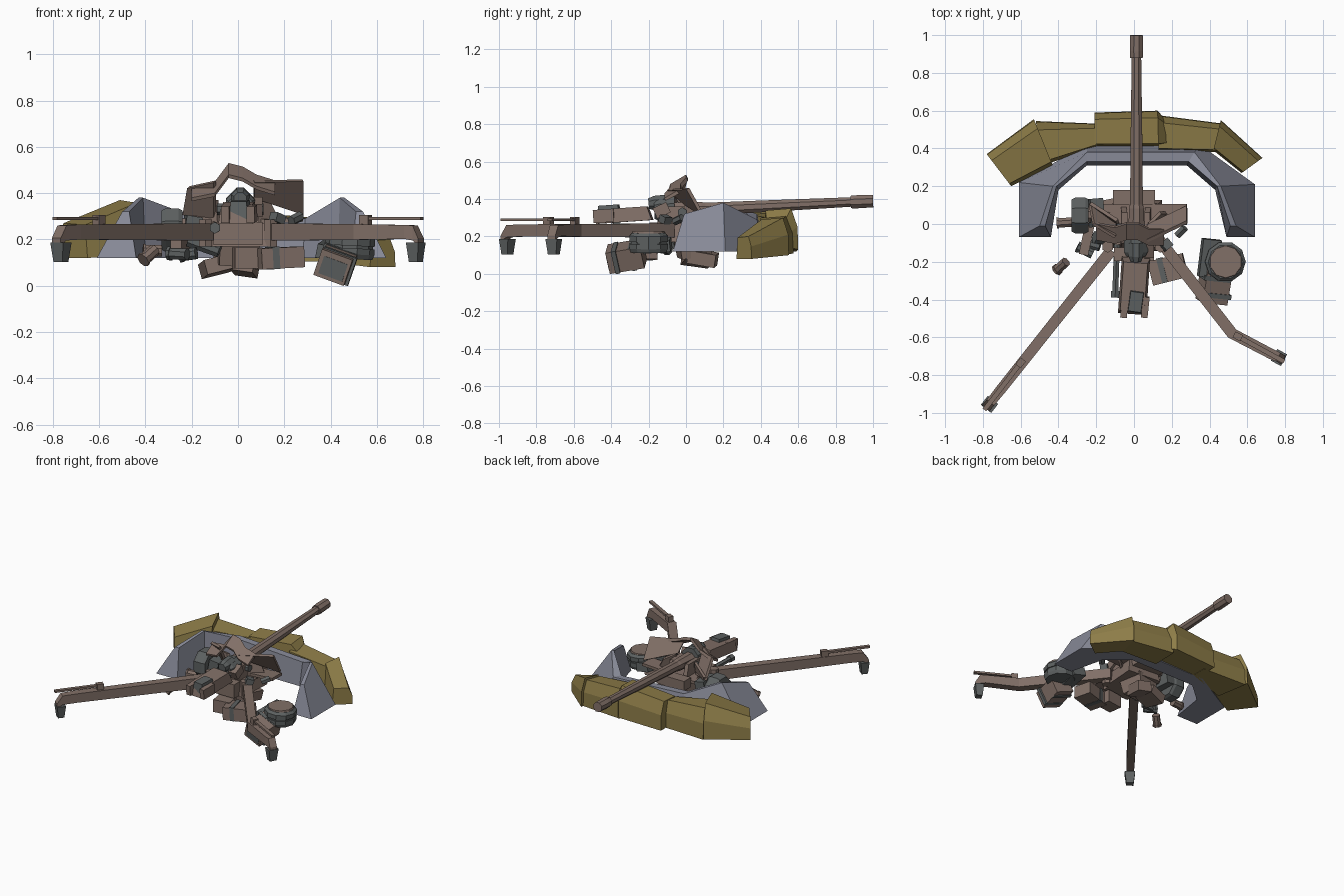
import bpy, bmesh
from math import radians, cos, sin, pi
from mathutils import Vector, Euler

if "Cube" in bpy.data.objects:
    bpy.data.objects.remove(bpy.data.objects["Cube"])

def material(name, rgb):
    m = bpy.data.materials.new(name)
    m.diffuse_color = (*rgb, 1)
    m.use_nodes = True
    m.node_tree.nodes["Principled BSDF"].inputs["Base Color"].default_value = m.diffuse_color
    return m

BROWN = material("weathered_steel", (0.22, 0.16, 0.135))
DARK = material("dark_metal", (0.11, 0.12, 0.12))
EARTH = material("rampart_grey", (0.25, 0.26, 0.32))
OLIVE = material("sandbag_cloth", (0.27, 0.205, 0.065))

def loft(name, rings, mat):
    """Skin equal-length rings into a closed flat-shaded solid."""
    bm = bmesh.new()
    vs = [[bm.verts.new(p) for p in r] for r in rings]
    n = len(rings[0])
    for a, b in zip(vs, vs[1:]):
        for i in range(n):
            bm.faces.new((a[i], a[(i + 1) % n], b[(i + 1) % n], b[i]))
    bm.faces.new(vs[0])
    bm.faces.new(vs[-1])
    bmesh.ops.recalc_face_normals(bm, faces=bm.faces)
    me = bpy.data.meshes.new(name)
    bm.to_mesh(me)
    bm.free()
    me.materials.append(mat)
    ob = bpy.data.objects.new(name, me)
    bpy.context.collection.objects.link(ob)
    return ob

def box(name, loc, size, mat, rot=(0, 0, 0), taper=1.0):
    """Box whose top is scaled by taper."""
    R = Euler([radians(a) for a in rot]).to_matrix()
    rings = []
    for sz, k in ((-0.5, 1), (0.5, taper)):
        rings.append([Vector(loc) + R @ Vector((x * size[0] * k, y * size[1] * k, sz * size[2]))
                      for x, y in ((-.5, -.5), (.5, -.5), (.5, .5), (-.5, .5))])
    return loft(name, rings, mat)

def turned(name, start, end, profile, mat, sides=8):
    """Round part along an axis; profile is (fraction, radius)."""
    a, b = Vector(start), Vector(end)
    q = (b - a).to_track_quat('Z', 'Y')
    rings = [[a.lerp(b, t) + q @ Vector((r * cos(2 * pi * (i + .5) / sides), r * sin(2 * pi * (i + .5) / sides), 0))
              for i in range(sides)] for t, r in profile]
    return loft(name, rings, mat)

def plate(name, pts, mat, thick=0.018):
    """Flat polygon given thickness along its normal."""
    p = [Vector(v) for v in pts]
    n = (p[1] - p[0]).cross(p[2] - p[0]).normalized() * thick / 2
    return loft(name, [[v - n for v in p], [v + n for v in p]], mat)

def beam(name, path, mat):
    """Rectangular beam; path items are (x, y, z, width, height)."""
    rings = []
    for i, (x, y, z, w, h) in enumerate(path):
        a, b = path[max(i - 1, 0)], path[min(i + 1, len(path) - 1)]
        d = Vector((b[0] - a[0], b[1] - a[1], 0)).normalized()
        s = Vector((-d.y, d.x, 0)) * w / 2
        c, u = Vector((x, y, z)), Vector((0, 0, h / 2))
        rings.append([c - s - u, c + s - u, c + s + u, c - s + u])
    return loft(name, rings, mat)

def bag(name, stations):
    """Sagging sandbag; stations are (inner xy, outer xy, z0, z1)."""
    rings = []
    for (ix, iy), (ox, oy), z0, z1 in stations:
        i, o = Vector((ix, iy, 0)), Vector((ox, oy, 0))
        rings.append([i.lerp(o, t) + Vector((0, 0, z0 + (z1 - z0) * k))
                      for t, k in ((0, 0), (1, 0), (.98, .55), (.8, 1), (.08, .95))])
    return loft(name, rings, OLIVE)

# Angular rampart: (outer foot, crest outer, crest inner, inner foot, crest height)
ramp = [((-.61, -.07), (-.50, -.01), (-.47, -.01), (-.44, -.07), .32),
        ((-.61, .22), (-.43, .20), (-.41, .20), (-.40, .18), .38),
        ((-.25, .42), (-.25, .38), (-.25, .33), (-.25, .31), .32),
        ((.35, .42), (.32, .38), (.29, .33), (.28, .31), .29),
        ((.64, .21), (.46, .20), (.44, .20), (.43, .18), .38),
        ((.64, -.07), (.54, -.01), (.51, -.01), (.49, -.07), .32)]
loft("rampart", [[(*a, .12), (*b, h), (*c, h), (*d, .12)] for a, b, c, d, h in ramp], EARTH)

# Sandbag wall, each bag overlapping its neighbour
bag("sandbag_left_end", [((-.65, .20), (-.78, .37), .12, .27), ((-.43, .31), (-.53, .555), .13, .37)])
bag("sandbag_left", [((-.48, .31), (-.52, .545), .12, .33), ((-.17, .42), (-.17, .53), .12, .31)])
bag("sandbag_middle", [((-.21, .41), (-.21, .59), .12, .32), ((.13, .41), (.125, .60), .13, .35),
                       ((.19, .42), (.16, .56), .14, .29)])
bag("sandbag_right", [((.13, .385), (.135, .575), .11, .31), ((.46, .38), (.48, .53), .10, .28)])
bag("sandbag_right_end", [((.42, .39), (.46, .55), .10, .30), ((.57, .27), (.68, .35), .08, .20)])

# Split trails, right one bent
beam("left_trail", [(-.12, -.14, .232, .06, .075), (-.70, -.87, .232, .055, .065), (-.76, -.945, .228, .05, .065),
                    (-.785, -.975, .19, .05, .03)], BROWN)
beam("right_trail", [(.13, -.08, .232, .06, .075), (.52, -.58, .232, .06, .068),
                     (.73, -.69, .232, .055, .06), (.765, -.705, .228, .05, .065), (.79, -.72, .19, .05, .03)], BROWN)

# Ground spades, handspike bars and their brackets
for side, tip, inner, yaw in (("left", (-.765, -.955), (-.60, -.735), -38), ("right", (.768, -.707), (.55, -.595), 62)):
    box(side + "_spade", (*tip, .145), (.07, .06, .085), DARK, (180, 0, yaw), .7)
    beam(side + "_handspike", [(*inner, .29, .025, .014), (tip[0] * 1.035, tip[1] * 1.03, .29, .025, .014)], BROWN)
    box(side + "_bracket", (*inner, .275), (.035, .045, .06), BROWN, (0, 0, yaw))

# Barrel, muzzle brake, breech
turned("barrel", (.013, -.12, .335), (.013, .90, .385), [(0, .05), (.2, .042), (.22, .037), (.6, .033), (1, .027)], BROWN)
turned("muzzle_brake", (.013, .88, .384), (.013, 1.0, .389), [(0, .036), (.3, .038), (1, .036)], BROWN)
turned("breech_ring", (.01, -.17, .345), (.01, -.06, .35), [(0, .055), (.2, .068), (1, .068)], DARK)
turned("breech_plug", (.01, -.20, .375), (.01, -.10, .385), [(0, .03), (.3, .042), (1, .042)], DARK)

# Recoil cradle trailing behind the breech
box("cradle_tail", (.0, -.33, .315), (.15, .30, .075), BROWN, (4, 0, -4), .85)
box("cradle_slide", (.01, -.41, .325), (.085, .13, .085), DARK, (4, 0, -8), .8)
for s in (-1, 1):
    box(("left" if s < 0 else "right") + "_cradle_rail", (.005 + s * .055, -.44, .31), (.035, .11, .07), BROWN, (4, 0, -6))
turned("recoil_tube", (-.10, -.39, .25), (-.09, -.10, .25), [(0, .025), (.12, .025), (.12, .018), (1, .018)], DARK, 6)

# Carriage: saddle, cheeks, pivot and floor plates
box("saddle", (.01, .0, .22), (.26, .27, .10), BROWN, (0, 0, -4), .85)
box("deck_plate", (.06, .05, .275), (.44, .11, .02), BROWN, (0, -3, 0))
box("front_beam", (.0, .14, .26), (.22, .08, .07), BROWN)
for s, side in ((-1, "left"), (1, "right")):
    plate(side + "_cradle_cheek", [(.01 + s * .07, -.14, .20), (.01 + s * .07, .12, .20),
                                   (.01 + s * .06, .06, .36), (.01 + s * .06, -.10, .36)], BROWN, .03)
    turned(side + "_trunnion", (.01 + s * .06, -.02, .33), (.01 + s * .10, -.02, .33), [(0, .025), (1, .025)], DARK, 6)
    turned(side + "_trail_hinge", (s * .14, -.12, .17), (s * .14, -.12, .285), [(0, .032), (1, .032)], BROWN, 6)
box("rear_block", (.0, -.16, .225), (.21, .07, .10), BROWN)
box("pivot_column", (-.01, .04, .14), (.16, .16, .10), BROWN, (6, 4, 10), 1.1)
box("left_floor_shoe", (-.09, .06, .085), (.13, .15, .065), BROWN, (-8, -14, 12))
box("right_floor_shoe", (.03, .09, .085), (.10, .15, .07), BROWN, (-10, 8, -10))

# Torn gun shield
plate("shield_right", [(.07, -.01, .38), (.28, .09, .31), (.28, .01, .455), (.07, -.09, .45)], BROWN)
plate("shield_left", [(-.10, .02, .28), (-.235, .11, .31), (-.215, .0, .425), (-.10, -.07, .45)], BROWN)
plate("shield_left_lower", [(-.08, -.02, .22), (-.20, .08, .27), (-.23, .11, .33), (-.09, .02, .37)], BROWN)
plate("shield_right_lower", [(.08, -.02, .22), (.18, .06, .27), (.14, .06, .35), (.08, .0, .38)], BROWN)
arch = [(-.20, .0, .43), (-.10, -.02, .45), (-.04, .0, .53), (.02, .0, .515), (.08, -.03, .48), (.16, -.03, .455)]
loft("shield_arch", [[(x, y, z), (x, y - .085, z - .05), (x, y - .08, z - .065), (x, y + .01, z - .018)]
                     for x, y, z in arch], BROWN)
box("shield_mount", (.17, -.11, .29), (.05, .05, .04), DARK, (0, 20, 40))
turned("sight_tube", (.23, -.06, .28), (.27, -.02, .30), [(0, .022), (1, .022)], DARK, 6)
box("shield_clamp", (.075, -.13, .34), (.06, .08, .06), BROWN, (25, 0, 0))

# Left hand wheel drum with side fittings
turned("left_drum", (-.33, .045, .24), (-.24, .045, .24), [(0, .092), (.2, .102), (.8, .102), (1, .092)], DARK, 8)
turned("left_drum_hub", (-.25, .05, .25), (-.13, .04, .25), [(0, .045), (1, .035)], BROWN, 8)
box("left_gearbox", (-.20, .06, .25), (.07, .15, .10), DARK, (0, 10, 5))
box("left_side_arm", (-.25, -.08, .18), (.05, .17, .04), BROWN, (0, 0, -12))
turned("left_tube", (-.21, -.07, .20), (-.08, -.09, .15), [(0, .035), (1, .03)], DARK, 8)

# Spent shells
for i, (a, b) in enumerate([((-.41, -.245, .11), (-.36, -.20, .155)), ((-.41, .005, .15), (-.33, .01, .15)),
                            ((-.30, -.12, .14), (-.22, -.16, .135)), ((-.25, -.10, .13), (-.18, -.12, .14))]):
    turned(f"shell_case_{i}", a, b, [(0, .032), (.15, .032), (.15, .027), (1, .027)], (BROWN, DARK)[i > 1], 8)

# Ammunition boxes and spool on the right
box("ammo_crate", (.18, -.24, .12), (.19, .13, .09), BROWN, (0, -3, 14))
box("ammo_crate_band", (.15, -.245, .12), (.03, .135, .097), DARK, (0, -3, 14))
box("low_crate", (.04, -.21, .12), (.12, .10, .09), BROWN, (0, 0, 8))
box("tilted_case", (.425, -.32, .094), (.14, .19, .12), BROWN, (10, 20, -6))
box("tilted_case_face", (.413, -.40, .075), (.11, .03, .08), DARK, (10, 20, -6))
for side, dy in (("front", -.05), ("back", .04)):
    box(side + "_case_strap", (.425, -.32 + dy, .094 + dy * .18), (.15, .025, .128), DARK, (10, 20, -6))
box("case_side_rack", (.40, -.18, .15), (.10, .20, .06), DARK, (5, 12, -6))
turned("spool", (.48, -.20, .115), (.485, -.20, .22),
       [(0, .10), (.2, .108), (.45, .108), (.45, .1), (.55, .1), (.55, .108), (.85, .108), (1, .092)], DARK, 10)
turned("spool_lid", (.485, -.20, .21), (.485, -.20, .228), [(0, .09), (1, .085)], BROWN, 10)
